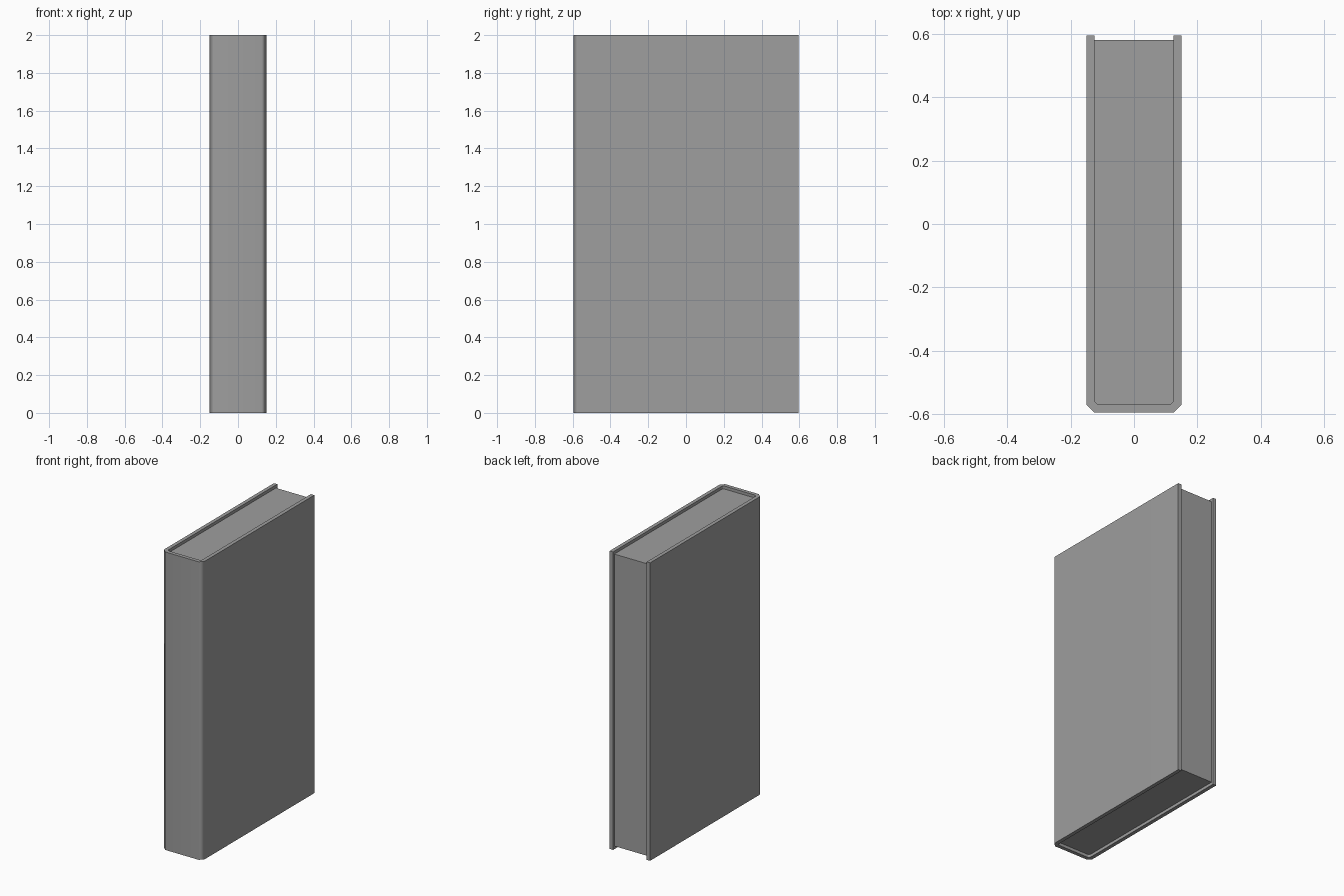
import bpy, bmesh
from math import radians

if "Cube" in bpy.data.objects:
    bpy.data.objects.remove(bpy.data.objects["Cube"])

# Dark grey shared by cover and pages
grey = bpy.data.materials.new("dark_grey")
grey.diffuse_color = (0.344, 0.344, 0.344, 1)
grey.use_nodes = True
grey.node_tree.nodes["Principled BSDF"].inputs["Base Color"].default_value = grey.diffuse_color


def extrude_outline(name, outline, z0, z1):
    """Solid made by extruding an XY outline from z0 to z1."""
    bm = bmesh.new()
    face = bm.faces.new([bm.verts.new((x, y, z0)) for x, y in outline])
    grown = bmesh.ops.extrude_face_region(bm, geom=[face])
    top = [v for v in grown["geom"] if isinstance(v, bmesh.types.BMVert)]
    bmesh.ops.translate(bm, verts=top, vec=(0, 0, z1 - z0))
    bmesh.ops.recalc_face_normals(bm, faces=bm.faces)
    mesh = bpy.data.meshes.new(name)
    bm.to_mesh(mesh)
    bm.free()
    mesh.materials.append(grey)
    obj = bpy.data.objects.new(name, mesh)
    bpy.context.collection.objects.link(obj)
    # Soft shading over the chamfers, large faces kept flat
    bpy.ops.object.select_all(action="DESELECT")
    obj.select_set(True)
    bpy.context.view_layer.objects.active = obj
    bpy.ops.object.shade_smooth_by_angle(angle=radians(60))
    weighted = obj.modifiers.new("weighted_normals", "WEIGHTED_NORMAL")
    weighted.keep_sharp = True
    return obj


def u_path(half_width, front, back, chamfer):
    """U-shaped path open at the back, with chamfered spine corners."""
    right = [(half_width - chamfer, front),
             (half_width, front + chamfer),
             (half_width, back)]
    left = [(-x, y) for x, y in reversed(right)]
    return left + right


HEIGHT, DEPTH, WIDTH = 2.0, 0.595, 0.15
BOARD, INSET = 0.025, 0.02

# Cover: two boards and a spine as one wrapped shell
outer = u_path(WIDTH, -DEPTH, DEPTH, 0.025)
inner = u_path(WIDTH - BOARD, -DEPTH + BOARD, DEPTH, 0.011)
extrude_outline("book_cover", outer + inner[::-1], 0, HEIGHT)

# Page block: recessed at the top, bottom and open edge
pages = u_path(WIDTH - BOARD, -DEPTH + BOARD, DEPTH - 0.014, 0.011)
extrude_outline("page_block", pages, INSET, HEIGHT - INSET)
